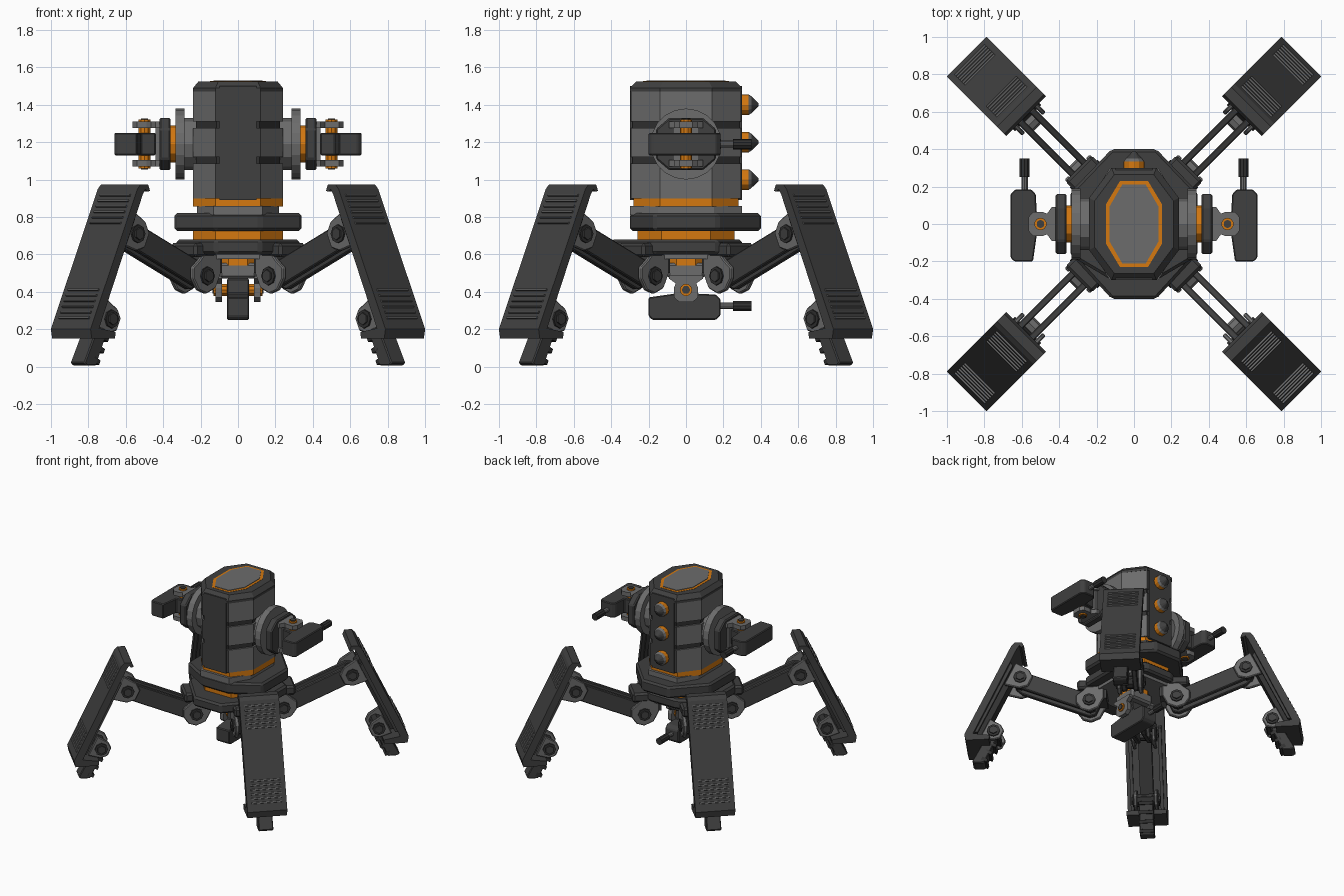
import bpy, bmesh
from math import pi, cos, sin
from mathutils import Matrix, Vector

old = bpy.data.objects.get("Cube")
if old:
    bpy.data.objects.remove(old)


def material(name, rgb):
    m = bpy.data.materials.new(name)
    m.use_nodes = True
    m.diffuse_color = (*rgb, 1)
    m.node_tree.nodes["Principled BSDF"].inputs["Base Color"].default_value = (*rgb, 1)
    return m


DARK = material("dark armour", (0.05, 0.05, 0.05))
BLACK = material("black metal", (0.03, 0.03, 0.03))
GRAY = material("gray metal", (0.15, 0.15, 0.15))
ORANGE = material("orange trim", (0.66, 0.19, 0.005))

HERE = [Matrix()]
# Side profiles: (x, z) points extruded along y
SIDE = Matrix.Rotation(pi / 2, 4, "X")


def place(name, bm, mats, spots, bevel):
    bmesh.ops.recalc_face_normals(bm, faces=bm.faces)
    mesh = bpy.data.meshes.new(name)
    bm.to_mesh(mesh)
    bm.free()
    for m in mats:
        mesh.materials.append(m)
    for spot in spots:
        ob = bpy.data.objects.new(name, mesh)
        ob.matrix_world = spot
        bpy.context.collection.objects.link(ob)
        if bevel:
            mod = ob.modifiers.new("Bevel", "BEVEL")
            mod.width, mod.segments = bevel, 1


def prism(name, pts, z0, z1, mat, spots=HERE, frame=Matrix(), bevel=0, taper=1, end_mat=None):
    """Extrude an outline; faces looking along y may take a second colour."""
    bm = bmesh.new()
    low = [bm.verts.new(frame @ Vector((x, y, z0))) for x, y in pts]
    top = [bm.verts.new(frame @ Vector((x * taper, y * taper, z1))) for x, y in pts]
    bm.faces.new(low[::-1])
    bm.faces.new(top)
    n = len(pts)
    for i in range(n):
        bm.faces.new((low[i], low[(i + 1) % n], top[(i + 1) % n], top[i]))
    if end_mat:
        bm.normal_update()
        for f in bm.faces:
            f.material_index = int(abs(f.normal.y) > 0.9)
    place(name, bm, [mat, end_mat] if end_mat else [mat], spots, bevel)


def box(name, lo, hi, mat, spots=HERE, bevel=0):
    pts = [(lo[0], lo[1]), (hi[0], lo[1]), (hi[0], hi[1]), (lo[0], hi[1])]
    prism(name, pts, lo[2], hi[2], mat, spots, bevel=bevel)


def rod(name, a, b, r, mat, spots=HERE, sides=12, r2=None):
    a, b = Vector(a), Vector(b)
    bm = bmesh.new()
    turn = (b - a).to_track_quat("Z", "Y").to_matrix().to_4x4()
    bmesh.ops.create_cone(bm, cap_ends=True, segments=sides, radius1=r,
                          radius2=r if r2 is None else r2, depth=(b - a).length,
                          matrix=Matrix.Translation((a + b) / 2) @ turn)
    place(name, bm, [mat], spots, 0)


def octagon(w, back, flat, side, front=None):
    """Octagon of half width w, end edges of half width flat, side edges of half length side."""
    front = back if front is None else front
    return [(flat, back), (w, side), (w, -side), (flat, -front),
            (-flat, -front), (-w, -side), (-w, side), (-flat, back)]


def disc(x, z, r, sides=8):
    return [(x + r * cos((i + .5) * 2 * pi / sides), z + r * sin((i + .5) * 2 * pi / sides))
            for i in range(sides)]


def pair(name, pts, t0, t1, mat, spots, frame=SIDE, bevel=0):
    prism(name, pts, t0, t1, mat, spots, frame, bevel)
    prism(name, pts, -t1, -t0, mat, spots, frame, bevel)


# Body: dark core, three gray bands, dark front and back, chamfered cap
prism("body_core", octagon(.225, .285, .115, .135), .9, 1.5, BLACK)
for z0, z1 in ((.9, 1.085), (1.12, 1.275), (1.31, 1.47)):
    prism("body_panels", octagon(.24, .295, .12, .14), z0, z1, GRAY, end_mat=DARK)
for s in (-1, 1):
    box("body_spine_plate", (-.1, min(s * .28, s * .3), .89), (.1, max(s * .28, s * .3), 1.5), DARK)
prism("body_cap", octagon(.24, .3, .12, .14), 1.47, 1.49, DARK)
prism("body_cap_slope", octagon(.24, .3, .12, .14), 1.49, 1.525, DARK, taper=.88)
prism("roof_trim", octagon(.15, .23, .075, .105), 1.52, 1.527, ORANGE)
prism("roof_panel", octagon(.13, .21, .063, .095), 1.52, 1.531, GRAY)

# Waist rings
prism("upper_orange_ring", octagon(.24, .28, .12, .14), .855, .9, ORANGE)
prism("gray_collar", octagon(.22, .3, .13, .15), .81, .86, GRAY)
prism("upper_deck", octagon(.34, .4, .12, .17, .3), .725, .82, DARK, bevel=.015)
prism("middle_orange_ring", octagon(.24, .26, .12, .13), .675, .73, ORANGE)
prism("lower_deck", octagon(.33, .3, .12, .17, .4), .6, .68, DARK, bevel=.015)
prism("lower_gray_plate", octagon(.25, .25, .12, .12), .575, .605, GRAY)
prism("lower_orange_ring", octagon(.1, .1, .05, .05), .54, .58, ORANGE)

# Row of pods on the back
for z in (1.0, 1.2, 1.4):
    rod("pod_base", (0, .29, z), (0, .335, z), .055, ORANGE)
    rod("pod_collar", (0, .335, z), (0, .35, z), .055, GRAY, r2=.045)
    rod("pod_nose", (0, .35, z), (0, .388, z), .045, DARK, r2=.008)

# Weapons: local x points away from the mount, y is forward
arms = [Matrix.Rotation(a, 4, "Y") for a in (0, pi)]
arm_spots = [Matrix.Translation((0, 0, 1.19)) @ a for a in arms]
gun_spots = [m @ Matrix.Translation((.42, 0, 0)) for m in arm_spots]
gun_spots.append(Matrix.Translation((0, 0, .49)) @ Matrix.Rotation(pi / 2, 4, "Y"))

rod("shoulder_boss", (.2, 0, 0), (.3, 0, 0), .14, GRAY, arm_spots, 12)
rod("shoulder_disc", (.285, 0, 0), (.335, 0, 0), .19, GRAY, arm_spots, 20)
rod("shoulder_orange_ring", (.33, 0, 0), (.37, 0, 0), .1, ORANGE, arm_spots, 12)
FACE = Matrix.Rotation(pi / 2, 4, "Y")
prism("shoulder_plate", octagon(.14, .16, .08, .09), .36, .42, DARK, arm_spots, FACE, bevel=.008)

box("gun_mount", (-.065, -.1, -.1), (.02, .1, .1), GRAY, gun_spots[2:], bevel=.015)
cradle = [(0, -.09), (.02, -.09), (.045, -.055), (.07, -.065), (.12, -.065), (.145, -.035),
          (.145, .035), (.12, .065), (.07, .065), (.045, .055), (.02, .09), (0, .09)]
pair("gun_cradle", cradle, .085, .12, GRAY, gun_spots, Matrix())
box("cradle_base", (0, -.07, -.1), (.02, .07, .1), GRAY, gun_spots)
body = [(.02, -.05), (.1, -.06), (.12, -.2), (.22, -.2), (.24, -.18), (.24, .16),
        (.215, .185), (.13, .185), (.105, .16), (.1, .06), (.02, .05)]
prism("gun_body", body, -.06, .06, DARK, gun_spots, bevel=.006)
rod("gun_pivot", (.08, 0, -.13), (.08, 0, .13), .033, ORANGE, gun_spots, 10)
rod("gun_pivot_bolt", (.08, 0, -.137), (.08, 0, .137), .023, DARK, gun_spots, 6)
rod("gun_barrel", (.165, .17, 0), (.165, .26, 0), .018, GRAY, gun_spots, 10)
rod("gun_muzzle", (.165, .25, 0), (.165, .35, 0), .028, BLACK, gun_spots, 10)

# Legs: local x runs outward, one copy on each diagonal
legs = [Matrix.Rotation(pi / 4 + i * pi / 2, 4, "Z") for i in range(4)]
HIP, KNEE, ANKLE = Vector((.33, .485)), Vector((.85, .71)), Vector((1.05, .255))

hip_plate = [(.22, .6), (.22, .5), (.26, .42), (.33, .39), (.39, .41),
             (.43, .47), (.43, .53), (.38, .57), (.34, .61)]
pair("hip_bracket", hip_plate, .065, .095, GRAY, legs, bevel=.006)
box("hip_block", (.2, -.08, .5), (.27, .08, .62), DARK, legs)
box("hip_cover", (.26, -.1, .585), (.42, .1, .66), DARK, legs, bevel=.015)

along = (KNEE - HIP).normalized()
up = Vector((-along.y, along.x))
thigh = [HIP + along * a + up * b for a, b in
         ((-.06, -.04), (-.02, -.07), (.53, -.07), (.6, -.04), (.6, .04), (.56, .065), (-.02, .065), (-.06, .04))]
pair("thigh_rail", thigh, .025, .062, DARK, legs, bevel=.006)
for a in (.1, .48):
    c = HIP + along * a
    rod("thigh_spacer", (c.x, -.03, c.y), (c.x, .03, c.y), .04, GRAY, legs, 8)

# Shin armour with hooked ends and slats
shin = [(.815, .94), (.83, .975), (.885, .975), (.91, .95), (1.265, .2), (1.255, .15), (1.08, .15),
        (1.075, .185), (1.2, .205), (.87, .92), (.85, .95), (.835, .935)]
prism("shin_armour", shin, -.15, .15, DARK, legs, SIDE)
top, end = Vector((.91, .95)), Vector((1.265, .2))
down = (end - top).normalized()
out = Vector((-down.y, down.x))
rails = [top + down * a - out * b for a, b in ((.1, .02), (.78, .02), (.76, .075), (.14, .075))]
pair("shin_rail", rails, .1, .125, DARK, legs)
spine = [top + down * a - out * b for a, b in ((.1, .02), (.78, .02), (.76, .1), (.14, .1))]
prism("shin_spine", spine, -.05, .05, BLACK, legs, SIDE)
for i in range(12):
    p = top + down * ((.03 if i < 6 else .59) + (i % 6) * .033)
    bar = [p - out * .01, p + down * .016 - out * .01, p + down * .012 + out * .009, p + down * .004 + out * .009]
    prism("shin_slat", bar, -.115, .115, GRAY, legs, SIDE)

# Brackets holding knee and ankle to the shin
for name, c, r in (("knee", KNEE, .085), ("ankle", ANKLE, .07)):
    wide = [c - out * r - down * r * .5, c - out * r + down * r * .5, c - out * r * .4 + down * r,
            c + out * r + down * r * 1.2, c + out * r - down * r * 1.2, c - out * r * .4 - down * r]
    pair(name + "_bracket", wide, .065, .09, GRAY, legs, bevel=.006)
for name, c, t in (("hip", HIP, .105), ("knee", KNEE, .1), ("ankle", ANKLE, .1)):
    rod(name + "_bolt", (c.x, -t, c.y), (c.x, t, c.y), .05, BLACK, legs, 8)
    rod(name + "_bolt_head", (c.x, -t - .01, c.y), (c.x, t + .01, c.y), .033, DARK, legs, 6)

# Feet with stepped treads on the inner side
foot = [(1.0, .27), (1.06, .29), (1.12, .2), (1.215, .02), (1.195, .005), (1.125, .005)]
prism("foot", foot, -.055, .055, DARK, legs, SIDE, bevel=.006)
for i in range(4):
    p = Vector((1.015, .215)).lerp(Vector((1.115, .03)), i / 3)
    tread = [p + down * a - out * b for a, b in ((-.015, -.03), (.015, -.03), (.015, .018), (-.01, .018))]
    prism("foot_tread", tread, -.055, .055, BLACK, legs, SIDE)
